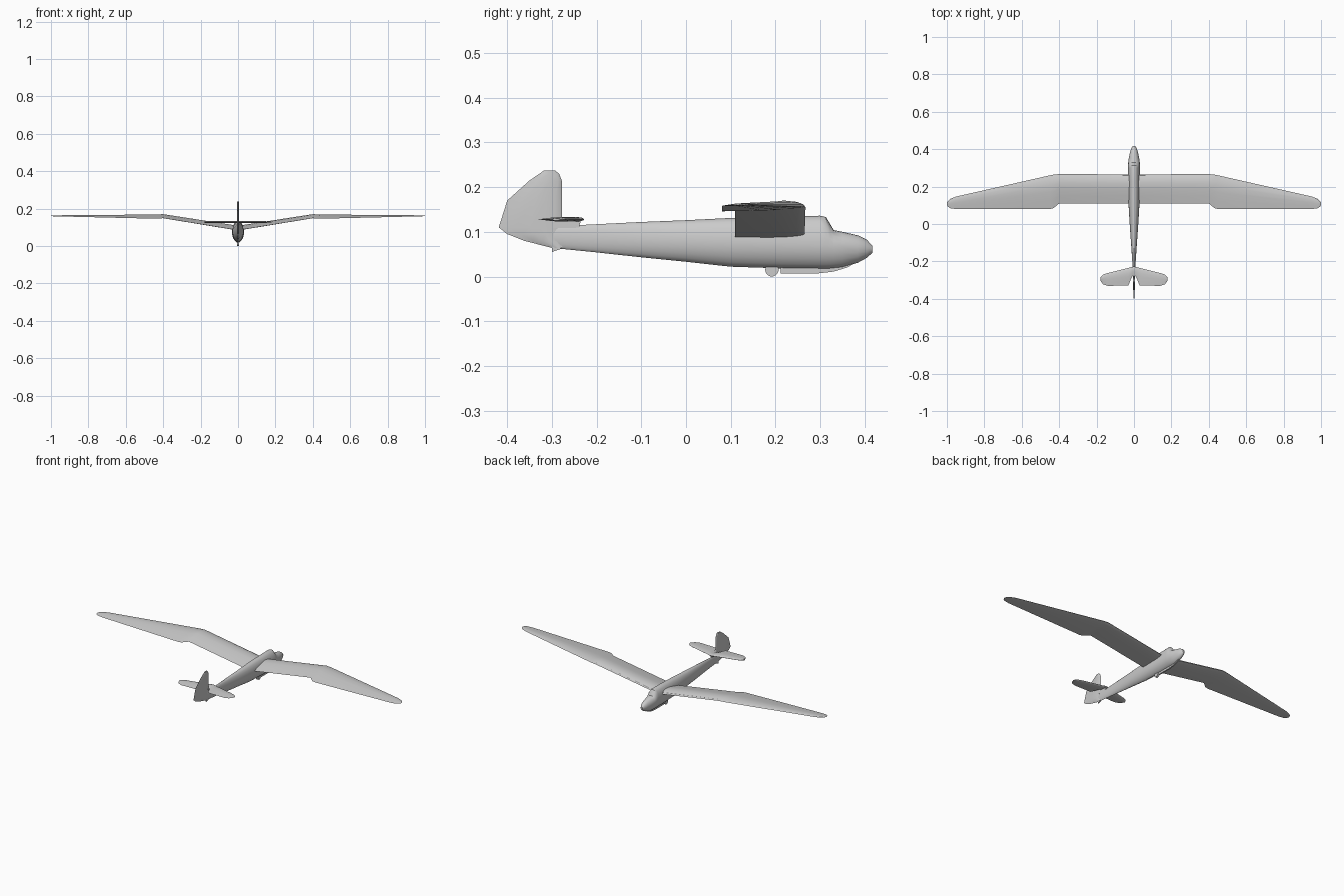
import bpy, bmesh, math
from mathutils import Matrix, Vector

cube = bpy.data.objects.get("Cube")
if cube:
    bpy.data.objects.remove(cube, do_unlink=True)

grey = bpy.data.materials.new("light grey")
grey.use_nodes = True
colour = (0.6, 0.6, 0.6, 1)
grey.diffuse_color = colour
grey.node_tree.nodes["Principled BSDF"].inputs["Base Color"].default_value = colour


def finish(name, bm, angle=35):
    bmesh.ops.recalc_face_normals(bm, faces=bm.faces)
    mesh = bpy.data.meshes.new(name)
    bm.to_mesh(mesh)
    bm.free()
    mesh.materials.append(grey)
    obj = bpy.data.objects.new(name, mesh)
    bpy.context.collection.objects.link(obj)
    bpy.ops.object.select_all(action='DESELECT')
    obj.select_set(True)
    bpy.context.view_layer.objects.active = obj
    bpy.ops.object.shade_smooth_by_angle(angle=math.radians(angle))
    return obj


def loft(name, rings, angle=35):
    """Skin a row of closed rings and cap both ends."""
    bm = bmesh.new()
    rows = [[bm.verts.new(p) for p in ring] for ring in rings]
    n = len(rows[0])
    for a, b in zip(rows, rows[1:]):
        for i in range(n):
            j = (i + 1) % n
            bm.faces.new((a[i], a[j], b[j], b[i]))
    bm.faces.new(rows[0])
    bm.faces.new(rows[-1])
    return finish(name, bm, angle)


# Aerofoil half heights along the chord, leading edge at 0
HALF = [(0.75, 0.45), (0.5, 0.85), (0.3, 1), (0.12, 0.75), (0.03, 0.4)]


def foil(span, lead, trail, z_lead, z_trail, thick, under):
    """Ring of (span, y, height) points, under = share of thickness below chord."""
    pts = [(1, 0)] + [(t, h * (1 - under)) for t, h in HALF] + [(0, 0)]
    pts += [(t, -h * under) for t, h in reversed(HALF)]
    return [Vector((span, lead + (trail - lead) * t,
                    z_lead + (z_trail - z_lead) * t + h * thick)) for t, h in pts]


def both_sides(stations):
    return [(-s[0], *s[1:]) for s in reversed(stations) if s[0] > 0] + stations


# Fuselage: y, bottom, top, half width, height of widest line
BODY = [(0.417, 0.053, 0.069, 0.006, 0.061), (0.405, 0.042, 0.082, 0.014, 0.062),
        (0.385, 0.031, 0.092, 0.021, 0.064), (0.35, 0.020, 0.100, 0.028, 0.067),
        (0.33, 0.018, 0.104, 0.031, 0.069), (0.322, 0.017, 0.118, 0.031, 0.070),
        (0.313, 0.017, 0.133, 0.032, 0.070), (0.30, 0.017, 0.136, 0.032, 0.071),
        (0.22, 0.018, 0.135, 0.032, 0.073), (0.10, 0.022, 0.131, 0.029, 0.076),
        (0, 0.033, 0.126, 0.023, 0.079), (-0.1, 0.043, 0.122, 0.016, 0.082),
        (-0.2, 0.054, 0.117, 0.009, 0.085), (-0.3, 0.064, 0.112, 0.004, 0.088)]
rings = []
for y, low, top, half, mid in BODY:
    ring = []
    for k in range(20):
        a = math.tau * k / 20
        c, s = math.cos(a), math.sin(a)
        x = half * c if s >= 0 else half * math.copysign(abs(c) ** 1.25, c)
        ring.append((x, y, mid + s * ((top - mid) if s > 0 else (mid - low))))
    rings.append(ring)
loft("fuselage", rings, 40)

# Gull wing: x, leading y, trailing y, leading z, trailing z, thickness
WING = [(0, 0.265, 0.11, 0.090, 0.084, 0.025), (0.40, 0.267, 0.11, 0.155, 0.149, 0.021),
        (0.43, 0.264, 0.085, 0.156, 0.146, 0.020), (0.45, 0.260, 0.08, 0.156, 0.146, 0.019),
        (0.95, 0.147, 0.08, 0.160, 0.158, 0.006), (0.98, 0.135, 0.084, 0.160, 0.159, 0.005),
        (0.995, 0.122, 0.092, 0.160, 0.160, 0.004), (1, 0.110, 0.102, 0.160, 0.160, 0.002)]
loft("wing", [foil(*s, 0.2) for s in both_sides(WING)], 30)

# Tailplane with a notch for the rudder
TAIL = [(0, -0.228, -0.275), (0.01, -0.229, -0.28), (0.03, -0.235, -0.328),
        (0.14, -0.262, -0.331), (0.165, -0.270, -0.322), (0.177, -0.282, -0.308),
        (0.18, -0.291, -0.299)]
loft("tailplane", [foil(x, a, b, 0.128, 0.128, 0.010 if x < 0.15 else 0.006, 0.5)
                   for x, a, b in both_sides(TAIL)])

# Fin and rudder: the same foil turned upright
FIN = [(0.064, -0.278, -0.30), (0.08, -0.278, -0.362), (0.095, -0.278, -0.4),
       (0.11, -0.278, -0.419), (0.17, -0.278, -0.4), (0.215, -0.278, -0.35),
       (0.23, -0.284, -0.328), (0.237, -0.293, -0.318)]
loft("fin_and_rudder", [[(p.z, p.y, p.x) for p in foil(z, a, b, 0, 0, 0.010, 0.5)]
                        for z, a, b in FIN])


def plate(name, outline, half):
    """Thin upright plate from a (y, z) outline."""
    return loft(name, [[(x, y, z) for y, z in outline] for x in (-half, half)], 20)


plate("tailplane_mount", [(-0.3, 0.108), (-0.24, 0.108), (-0.235, 0.126), (-0.3, 0.126)], 0.004)
plate("tail_skid", [(-0.3, 0.055), (-0.282, 0.061), (-0.275, 0.07), (-0.3, 0.07)], 0.003)
plate("landing_skid", [(0.212, 0.007), (0.295, 0.007), (0.33, 0.011), (0.36, 0.020),
                       (0.385, 0.034), (0.36, 0.034), (0.3, 0.024), (0.212, 0.024)], 0.004)

# Wheel
bm = bmesh.new()
bmesh.ops.create_cone(bm, cap_ends=True, segments=20, radius1=0.015, radius2=0.015, depth=0.012,
                      matrix=Matrix.Translation((0, 0.192, 0.015)) @ Matrix.Rotation(math.pi / 2, 4, 'Y'))
finish("wheel", bm)
